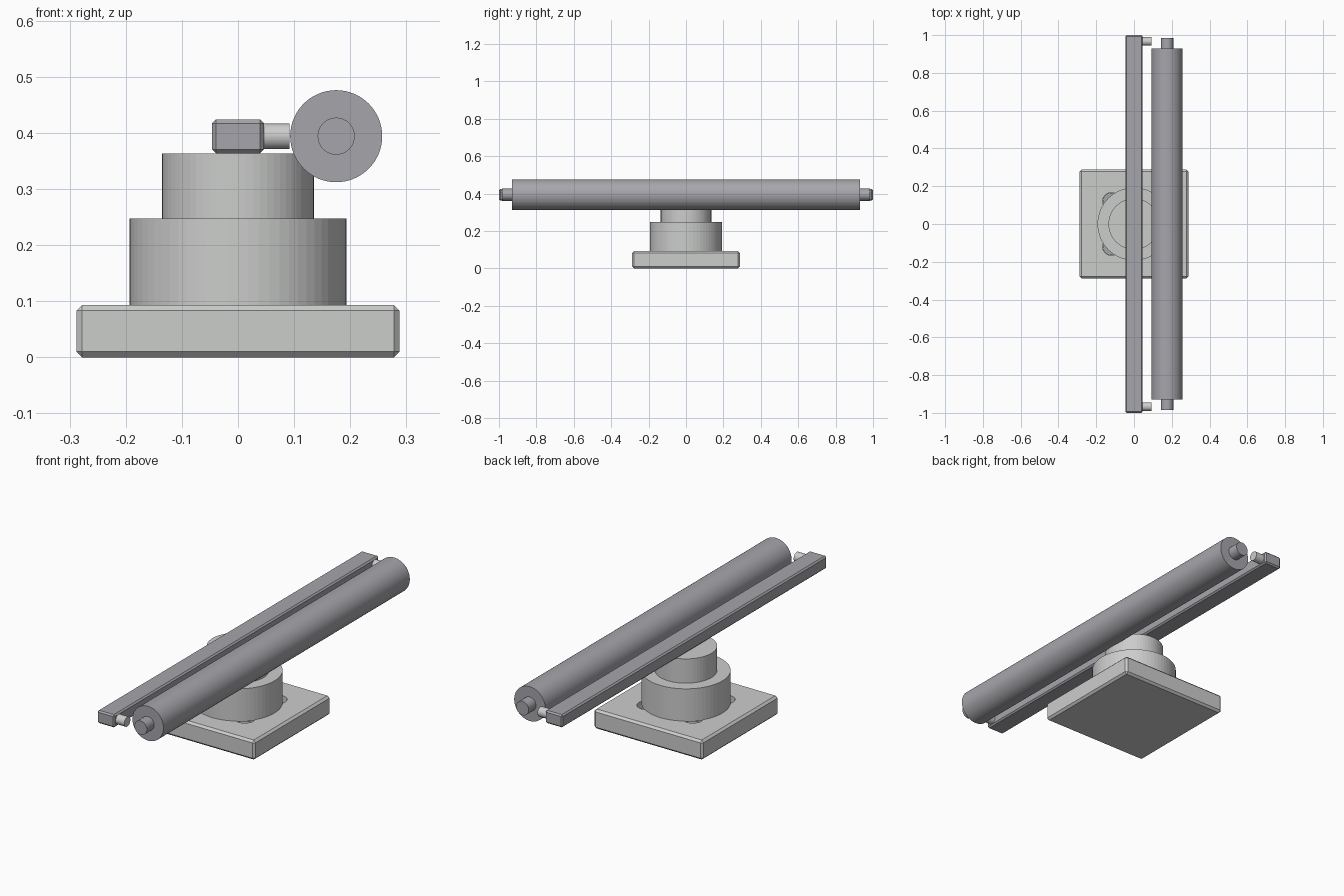
import bpy
from math import pi
from mathutils import Vector

cube = bpy.data.objects.get("Cube")
if cube:
    bpy.data.objects.remove(cube, do_unlink=True)


def material(name, colour):
    mat = bpy.data.materials.new(name)
    mat.use_nodes = True
    mat.diffuse_color = (*colour, 1)
    mat.node_tree.nodes["Principled BSDF"].inputs["Base Color"].default_value = (*colour, 1)
    return mat


pale = material("pale grey", (0.60, 0.61, 0.60))
steel = material("steel grey", (0.38, 0.38, 0.41))


def box(name, low, high, chamfer, mat):
    low, high = Vector(low), Vector(high)
    bpy.ops.mesh.primitive_cube_add(size=1, location=(low + high) / 2)
    ob = bpy.context.object
    ob.name = name
    ob.scale = high - low
    bpy.ops.object.transform_apply(location=False, rotation=False, scale=True)
    bevel = ob.modifiers.new("chamfer", "BEVEL")
    bevel.width = chamfer
    bevel.segments = 1
    ob.data.materials.append(mat)
    return ob


def rod(name, start, end, radius, mat):
    start, end = Vector(start), Vector(end)
    axis = end - start
    bpy.ops.mesh.primitive_cylinder_add(
        vertices=64, radius=radius, depth=axis.length, location=(start + end) / 2,
        rotation=axis.to_track_quat("Z", "Y").to_euler())
    ob = bpy.context.object
    ob.name = name
    ob.data.materials.append(mat)
    return ob


# Square base plate with stepped round pedestal
base = box("base_plate", (-0.288, -0.288, 0), (0.288, 0.288, 0.093), 0.01, pale)
rod("lower_pedestal", (0, 0, 0.09), (0, 0, 0.247), 0.193, pale)
rod("upper_pedestal", (0, 0, 0.247), (0, 0, 0.363), 0.135, pale)

# Counterbored screw holes, partly covered by the pedestal
for x in (-0.12, 0.12):
    for y in (-0.12, 0.12):
        cutter = rod("screw_hole_cutter", (x, y, 0.05), (x, y, 0.12), 0.046, pale)
        cutter.hide_render = True
        cutter.hide_set(True)
        cutter.display_type = "WIRE"
        cut = base.modifiers.new("screw hole", "BOOLEAN")
        cut.operation = "DIFFERENCE"
        cut.solver = "EXACT"
        cut.object = cutter
        bpy.context.view_layer.objects.active = base
        bpy.ops.object.modifier_apply(modifier="chamfer") if "chamfer" in base.modifiers else None
        bpy.ops.object.modifier_apply(modifier=cut.name)
        bpy.data.objects.remove(cutter, do_unlink=True)
        rod("screw_head", (x, y, 0.045), (x, y, 0.06), 0.045, steel)

# Long support bar
box("support_bar", (-0.046, -1, 0.363), (0.046, 1, 0.424), 0.007, steel)

# Roller with end pins, and the pegs on the bar beside them
axis_x, axis_z = 0.175, 0.394
rod("roller", (axis_x, -0.93, axis_z), (axis_x, 0.93, axis_z), 0.082, steel)
for side in (-1, 1):
    rod("roller_pin", (axis_x, side * 0.92, axis_z), (axis_x, side * 0.985, axis_z), 0.033, steel)
    rod("bar_peg", (0.04, side * 0.967, axis_z), (0.092, side * 0.967, axis_z), 0.023, pale)
